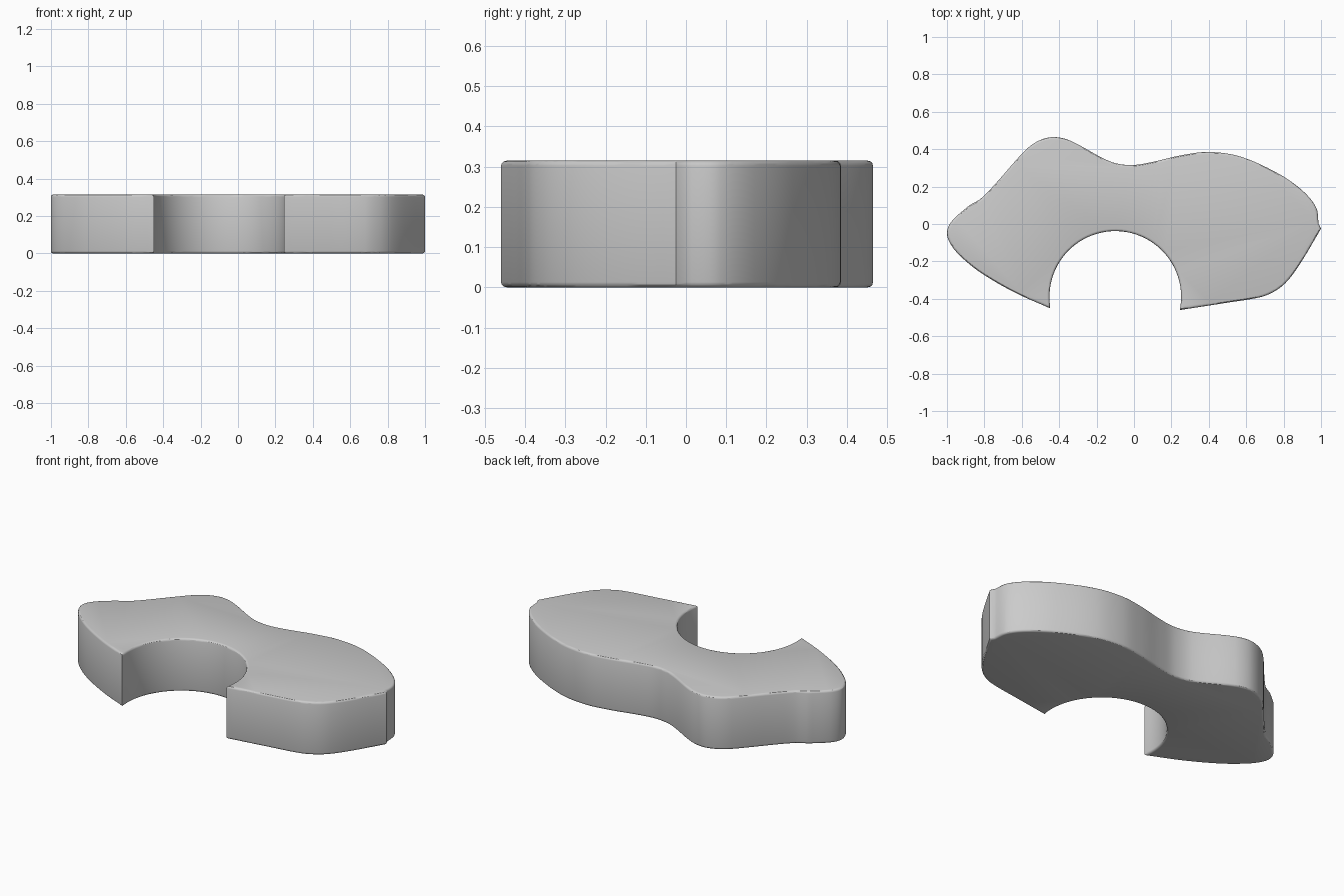
import bpy, bmesh, math
from mathutils import Vector

if "Cube" in bpy.data.objects:
    bpy.data.objects.remove(bpy.data.objects["Cube"])

HEIGHT, BEVEL = 0.315, 0.013


def spline(pts, steps=6):
    """Centripetal-like smooth curve through pts; the ends stay sharp."""
    p = [Vector(q) for q in pts]
    p = [2 * p[0] - p[1]] + p + [2 * p[-1] - p[-2]]
    out = []
    for i in range(1, len(p) - 2):
        d = (p[i + 1] - p[i]).length
        m0 = (p[i + 1] - p[i - 1]) * d / ((p[i + 1] - p[i]).length + (p[i] - p[i - 1]).length)
        m1 = (p[i + 2] - p[i]) * d / ((p[i + 2] - p[i + 1]).length + d)
        for k in range(steps):
            t = k / steps
            out.append(p[i] * (2*t**3 - 3*t**2 + 1) + m0 * (t**3 - 2*t**2 + t)
                       + p[i + 1] * (3*t**2 - 2*t**3) + m1 * (t**3 - t**2))
    return out


# Outline pieces, running clockwise between the sharp corners
back = [(-0.88, 0.10), (-0.82, 0.135), (-0.75, 0.205), (-0.58, 0.395), (-0.51, 0.445),
        (-0.43, 0.465), (-0.34, 0.445), (-0.13, 0.335), (-0.02, 0.315), (0.09, 0.33),
        (0.25, 0.367), (0.40, 0.385), (0.57, 0.36), (0.78, 0.265), (0.91, 0.17),
        (0.975, 0.085), (0.987, 0.0)]
right_tip = [(0.987, 0.0), (1.0, -0.025)]
right_lobe = [(1.0, -0.025), (0.89, -0.21), (0.82, -0.305), (0.76, -0.355), (0.68, -0.39),
              (0.49, -0.422), (0.245, -0.46)]
left_lobe = [(-0.45, -0.45), (-0.64, -0.365), (-0.82, -0.26), (-0.93, -0.17),
             (-0.985, -0.10), (-1.0, -0.04), (-0.97, 0.02), (-0.88, 0.10)]

# Round notch in the front
cx, cy, r = -0.10, -0.39, 0.352
a0, a1 = math.radians(-11.5), math.radians(189.8)
arc = [Vector((cx + r * math.cos(a), cy + r * math.sin(a)))
       for a in (a0 + (a1 - a0) * i / 48 for i in range(48))]

outline = spline(back) + spline(right_tip, 1) + spline(right_lobe) + arc + spline(left_lobe)

# Extrude the outline into a slab and round its top and bottom rims
bm = bmesh.new()
base = bm.faces.new([bm.verts.new((p.x, p.y, 0)) for p in outline])
ext = bmesh.ops.extrude_face_region(bm, geom=[base], use_keep_orig=True)
top = [v for v in ext["geom"] if isinstance(v, bmesh.types.BMVert)]
bmesh.ops.translate(bm, verts=top, vec=(0, 0, HEIGHT))
bmesh.ops.recalc_face_normals(bm, faces=bm.faces[:])
rims = [e for e in bm.edges if abs(e.verts[0].co.z - e.verts[1].co.z) < 1e-5]
bmesh.ops.bevel(bm, geom=rims, offset=BEVEL, segments=3, profile=0.5, affect='EDGES')
mesh = bpy.data.meshes.new("notched_slab")
bm.to_mesh(mesh)
bm.free()
slab = bpy.data.objects.new("notched_slab", mesh)
bpy.context.collection.objects.link(slab)
bpy.context.view_layer.objects.active = slab
slab.select_set(True)
bpy.ops.object.shade_smooth_by_angle(angle=math.radians(30))
